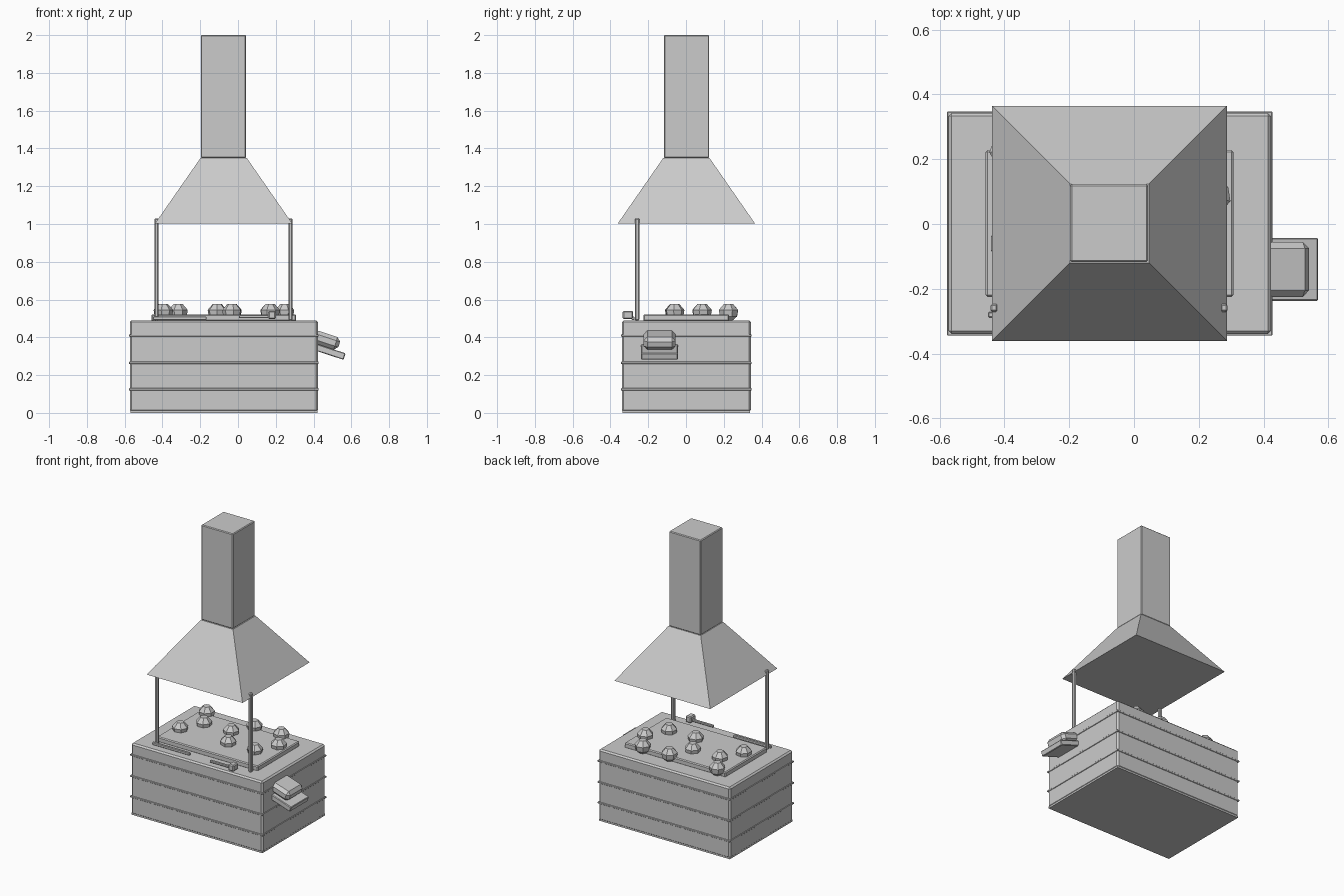
import bpy, bmesh
from math import radians, cos, sin, pi

if "Cube" in bpy.data.objects:
    bpy.data.objects.remove(bpy.data.objects["Cube"])


def mesh_object(name, bm):
    bmesh.ops.recalc_face_normals(bm, faces=bm.faces)
    me = bpy.data.meshes.new(name)
    bm.to_mesh(me)
    bm.free()
    ob = bpy.data.objects.new(name, me)
    bpy.context.collection.objects.link(ob)
    return ob


def box(name, center, size, bevel=0.0, tilt=0.0):
    bm = bmesh.new()
    bmesh.ops.create_cube(bm, size=1)
    bmesh.ops.scale(bm, vec=size, verts=bm.verts)
    ob = mesh_object(name, bm)
    ob.location = center
    ob.rotation_euler.y = radians(tilt)
    if bevel:
        mod = ob.modifiers.new("bevel", 'BEVEL')
        mod.width = bevel
        mod.segments = 1
    return ob


def span(name, lo, hi, bevel=0.0):
    return box(name, [(a + b) / 2 for a, b in zip(lo, hi)],
               [b - a for a, b in zip(lo, hi)], bevel)


def stacked_rings(name, rings, sides, location, turn=0.0):
    """Closed faceted solid from (radius, height) rings."""
    bm = bmesh.new()
    loops = [[bm.verts.new((r * cos(turn + 2 * pi * i / sides),
                            r * sin(turn + 2 * pi * i / sides), z))
              for i in range(sides)] for r, z in rings]
    for a, b in zip(loops, loops[1:]):
        for i in range(sides):
            j = (i + 1) % sides
            bm.faces.new((a[i], a[j], b[j], b[i]))
    bm.faces.new(loops[0])
    bm.faces.new(loops[-1])
    ob = mesh_object(name, bm)
    ob.location = location
    return ob


# Hearth body with three mortar bands
span("hearth_body", (-0.573, -0.34, 0.005), (0.423, 0.343, 0.49), 0.01)
for k, z in enumerate((0.125, 0.265, 0.41)):
    span(f"mortar_band_{k}", (-0.577, -0.344, z - 0.006), (0.427, 0.347, z + 0.006), 0.002)
span("hearth_base", (-0.57, -0.337, 0), (0.42, 0.34, 0.012))

# Fire bed and staggered coals
span("fire_bed", (-0.458, -0.225, 0.485), (0.307, 0.228, 0.522), 0.006)
coal_profile = [(0.022, 0.49), (0.046, 0.51), (0.052, 0.545), (0.024, 0.577)]
for col, x in enumerate((-0.395, -0.11, 0.17)):
    for row, y in enumerate((-0.06, 0.085, 0.225)):
        shift = 0.078 if (col + row) % 2 else 0.0
        stacked_rings(f"coal_{col}_{row}", coal_profile, 7, (x + shift, y, 0),
                      0.4 * col + 0.7 * row)

# Hood, chimney and front posts
s = 2 ** -0.5
stacked_rings("smoke_hood", [(0.363 / s, 1.003), (0.122 / s, 1.35)], 4,
              (-0.076, 0.002, 0), pi / 4)
box("chimney", (-0.077, 0.003, 1.675), (0.24, 0.24, 0.65), 0.005)
for side, x in (("left", -0.432), ("right", 0.278)):
    box(f"{side}_hood_post", (x, -0.259, 0.76), (0.022, 0.024, 0.54), 0.005)

# Tools resting on the front ledge
span("poker", (-0.45, -0.288, 0.492), (-0.167, -0.272, 0.51), 0.003)
span("hammer_handle", (0.005, -0.314, 0.502), (0.2, -0.3, 0.518), 0.003)
span("hammer_head", (0.16, -0.335, 0.497), (0.2, -0.28, 0.54), 0.006)

# Tilted bellows on the right side
box("bellows_board", (0.445, -0.14, 0.337), (0.25, 0.195, 0.036), 0.004, 18)
box("bellows_bag", (0.431, -0.14, 0.396), (0.22, 0.17, 0.07), 0.02, 18)
